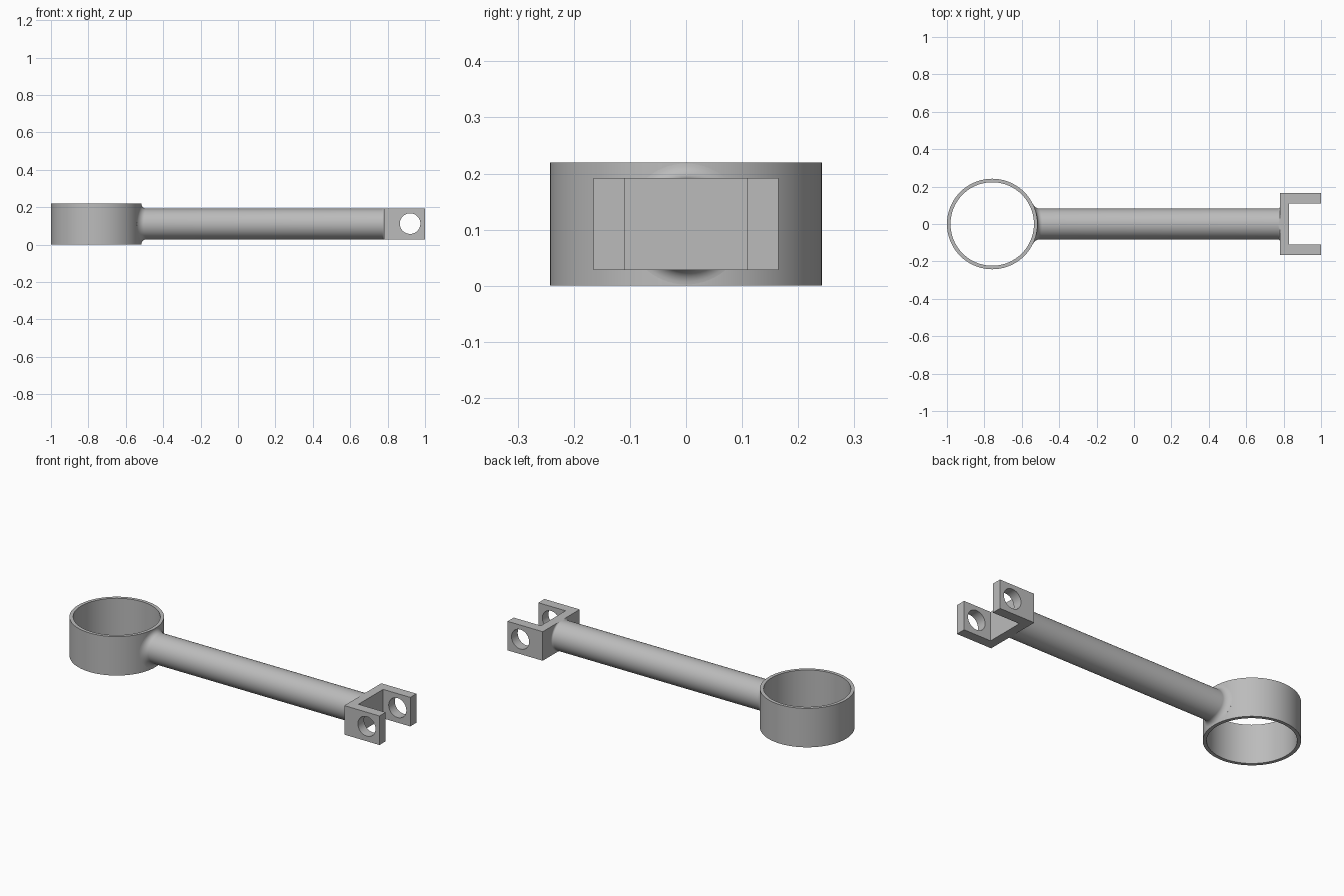
import bpy
import bmesh
from math import sin, cos, pi, sqrt, radians

if "Cube" in bpy.data.objects:
    bpy.data.objects.remove(bpy.data.objects["Cube"], do_unlink=True)

steel = bpy.data.materials.new("grey steel")
steel.use_nodes = True
GREY = (0.5, 0.5, 0.5, 1)
steel.diffuse_color = GREY
steel.node_tree.nodes["Principled BSDF"].inputs["Base Color"].default_value = GREY

MID_Z = 0.11
RING_X, RING_R, RING_WALL = -0.758, 0.242, 0.019
ROD_R, ROD_END = 0.082, 0.78


def finish(name, bm, smooth=True):
    bmesh.ops.recalc_face_normals(bm, faces=bm.faces)
    mesh = bpy.data.meshes.new(name)
    bm.to_mesh(mesh)
    bm.free()
    mesh.materials.append(steel)
    obj = bpy.data.objects.new(name, mesh)
    bpy.context.collection.objects.link(obj)
    bpy.ops.object.select_all(action="DESELECT")
    obj.select_set(True)
    bpy.context.view_layer.objects.active = obj
    if smooth:
        bpy.ops.object.shade_smooth_by_angle(angle=radians(30))
    return obj


def loft(bm, loops, closed=False):
    """Join loops of points with quads; optionally join the last to the first."""
    rows = [[bm.verts.new(p) for p in loop] for loop in loops]
    pairs = list(zip(rows, rows[1:])) + ([(rows[-1], rows[0])] if closed else [])
    for a, b in pairs:
        for i in range(len(a)):
            j = (i + 1) % len(a)
            bm.faces.new((a[i], a[j], b[j], b[i]))


# Round collar: rectangular wall section swept around a vertical axis
def circle(r, z, n=128):
    return [(RING_X + r * cos(2 * pi * i / n), r * sin(2 * pi * i / n), z) for i in range(n)]


inner = RING_R - RING_WALL
bm = bmesh.new()
loft(bm, [circle(RING_R, 0), circle(RING_R, 2 * MID_Z),
          circle(inner, 2 * MID_Z), circle(inner, 0)], closed=True)
finish("collar_ring", bm)


# Rod: blends into the collar with a fillet, and into the fork with a smaller one
def rod_loop(r, offset, at_collar, n=64):
    points = []
    for i in range(n):
        y, dz = r * cos(2 * pi * i / n), r * sin(2 * pi * i / n)
        if at_collar:
            x = RING_X + sqrt(RING_R ** 2 - y ** 2) + offset
        else:
            x = ROD_END - offset
            dz = max(-ROD_R, min(ROD_R, dz))
        points.append((x, y, MID_Z + dz))
    return points


def fillet(size, at_collar, steps=8):
    angles = [pi / 2 * k / steps for k in range(steps + 1)]
    return [rod_loop(ROD_R + size * (1 - sin(a)), size * (1 - cos(a)), at_collar)
            for a in angles]


BIG, SMALL = 0.026, 0.01
loops = [rod_loop(ROD_R + BIG, -0.008, True)] + fillet(BIG, True)
loops += fillet(SMALL, False)[::-1] + [rod_loop(ROD_R + SMALL, -0.01, False)]
bm = bmesh.new()
loft(bm, loops)
finish("connecting_rod", bm)

# Fork: U-shaped profile extruded upward
half = [(ROD_END, 0.165), (1.0, 0.165), (1.0, 0.11), (0.83, 0.11)]
outline = half + [(x, -y) for x, y in reversed(half)]
bm = bmesh.new()
base = bm.faces.new([bm.verts.new((x, y, MID_Z - ROD_R)) for x, y in outline])
top = bmesh.ops.extrude_face_region(bm, geom=[base])["geom"]
bmesh.ops.translate(bm, vec=(0, 0, 2 * ROD_R),
                    verts=[v for v in top if isinstance(v, bmesh.types.BMVert)])
fork = finish("fork", bm, smooth=False)

# Pin hole through both fork arms
bpy.ops.mesh.primitive_cylinder_add(vertices=64, radius=0.055, depth=0.6,
                                    location=(0.92, 0, MID_Z + 0.002),
                                    rotation=(pi / 2, 0, 0))
cutter = bpy.context.object
cutter.name = "pin_hole_cutter"
cutter.hide_render = True
cutter.data.materials.append(steel)
cut = fork.modifiers.new("pin_hole", "BOOLEAN")
cut.object = cutter
cut.operation = "DIFFERENCE"
cut.solver = "EXACT"
bpy.ops.object.select_all(action="DESELECT")
fork.select_set(True)
bpy.context.view_layer.objects.active = fork
bpy.ops.object.modifier_apply(modifier=cut.name)
bpy.data.objects.remove(cutter, do_unlink=True)
bpy.ops.object.shade_smooth_by_angle(angle=radians(30))
